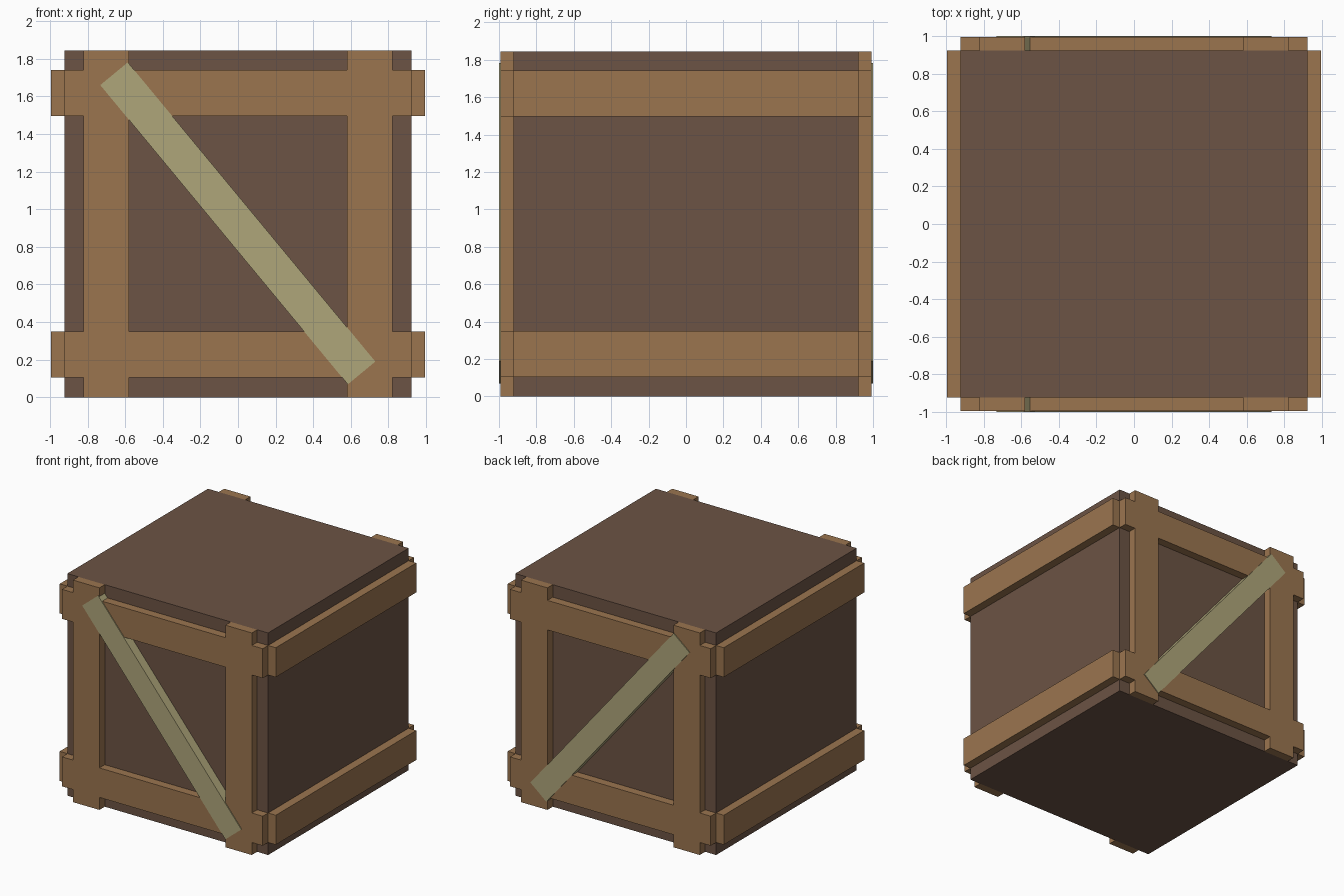
import bpy, bmesh, math
from mathutils import Matrix, Vector

if "Cube" in bpy.data.objects:
    bpy.data.objects.remove(bpy.data.objects["Cube"])

H = 0.9225      # half size of the inner box
T = 0.0705      # plank thickness
RAILS = [(0.104, 0.349), (1.496, 1.741)]


def material(name, rgb):
    m = bpy.data.materials.new(name)
    m.diffuse_color = (*rgb, 1)
    m.use_nodes = True
    m.node_tree.nodes["Principled BSDF"].inputs["Base Color"].default_value = m.diffuse_color
    return m


PANEL = material("dark_wood", (0.150, 0.087, 0.058))
FRAME = material("frame_wood", (0.328, 0.178, 0.078))
BRACE = material("pale_wood", (0.429, 0.381, 0.195))


def finish(bm, name, mat):
    bmesh.ops.recalc_face_normals(bm, faces=bm.faces)
    me = bpy.data.meshes.new(name)
    bm.to_mesh(me)
    bm.free()
    me.materials.append(mat)
    ob = bpy.data.objects.new(name, me)
    bpy.context.collection.objects.link(ob)
    return ob


def box(name, center, size, mat, angle=0):
    bm = bmesh.new()
    bmesh.ops.create_cube(bm, size=1, matrix=Matrix.Translation(center)
                          @ Matrix.Rotation(angle, 4, 'Y') @ Matrix.Diagonal((*size, 1)))
    return finish(bm, name, mat)


def frame(name, side):
    # uprights and rails joined in one flush piece: fill grid cells, then extrude
    xs = [-H, -0.822, -0.579, 0.579, 0.822, H]
    zs = [0, *RAILS[0], *RAILS[1], 2 * H]
    bm = bmesh.new()
    grid = [[bm.verts.new((x, side * H, z)) for z in zs] for x in xs]
    for i in range(5):
        for k in range(5):
            if i in (1, 3) or k in (1, 3):
                bm.faces.new((grid[i][k], grid[i + 1][k], grid[i + 1][k + 1], grid[i][k + 1]))
    bmesh.ops.delete(bm, geom=[v for v in bm.verts if not v.link_faces], context='VERTS')
    solid = bmesh.ops.extrude_face_region(bm, geom=bm.faces[:], use_keep_orig=True)
    bmesh.ops.translate(bm, verts=[g for g in solid["geom"] if isinstance(g, bmesh.types.BMVert)],
                        vec=Vector((0, side * T, 0)))
    return finish(bm, name, FRAME)


# Inner box
box("crate_box", (0, 0, H), (2 * H, 2 * H, 2 * H), PANEL)

# Front and back frames, each with a diagonal brace standing slightly proud
for side, label in ((-1, "front"), (1, "back")):
    frame(label + "_frame", side)
    depth = 1.0 - H
    box(label + "_diagonal_brace", (-0.001, side * (H + depth / 2), 0.925),
        (2.065, depth, 0.19), BRACE, math.radians(50.4))

# Left and right side rails
for side, label in ((-1, "left"), (1, "right")):
    for (z0, z1), level in zip(RAILS, ("lower", "upper")):
        box(f"{label}_{level}_rail", (side * (H + T / 2), 0, (z0 + z1) / 2),
            (T, 2 * H, z1 - z0), FRAME)
